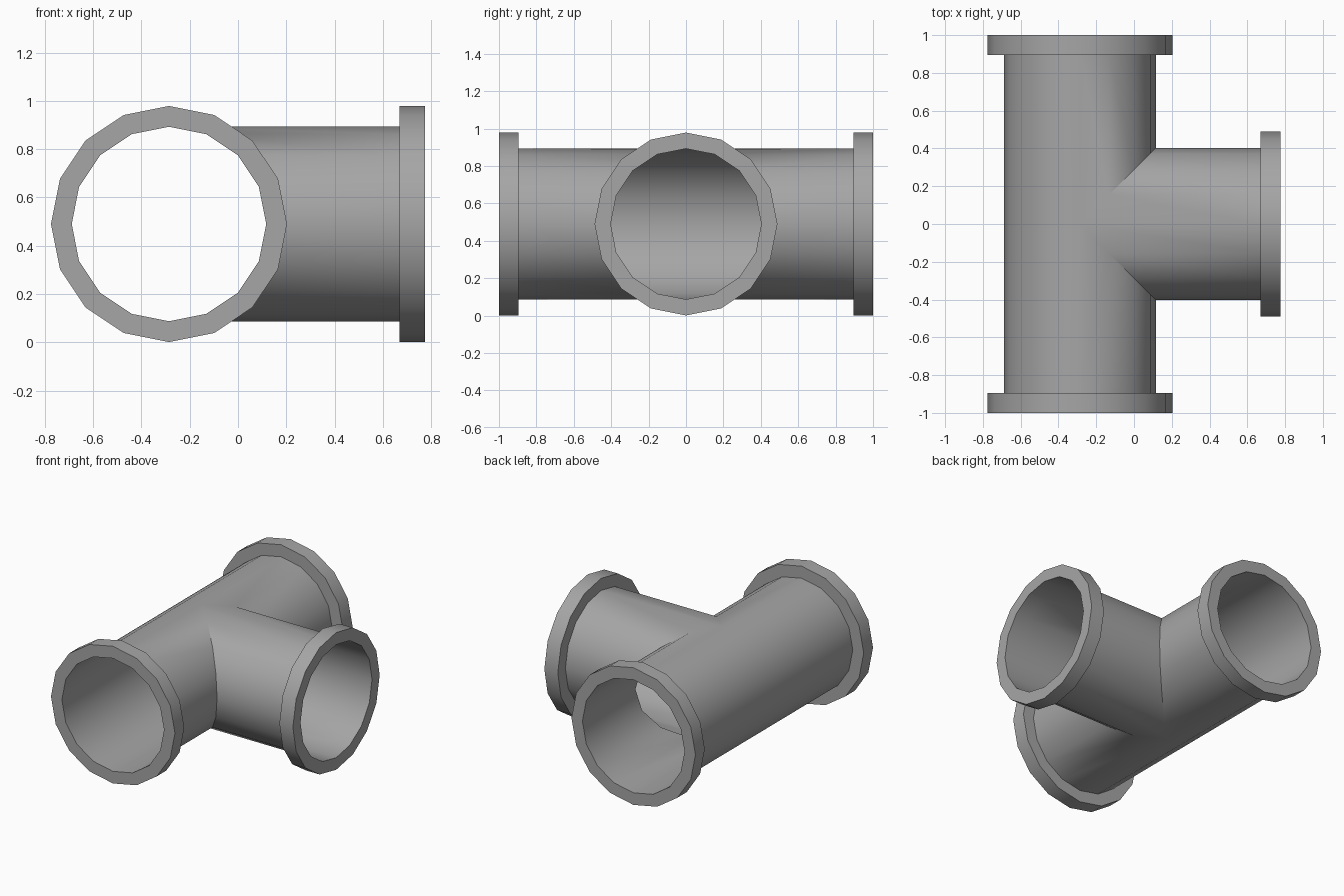
import bpy, bmesh
from math import cos, sin, tau, radians
from mathutils import Matrix, Vector

SIDES = 16
BORE, RIM = 0.403, 0.489          # pipe and flange radii
CENTRE = Vector((-0.286, 0, RIM + 0.001))
RUN_END, RUN_FLANGE = 1.0, 0.895
BRANCH_END, BRANCH_FLANGE = 1.061, 0.955

cube = bpy.data.objects.get("Cube")
if cube:
    bpy.data.objects.remove(cube, do_unlink=True)

grey = bpy.data.materials.new("pipe grey")
grey.use_nodes = True
colour = (0.38, 0.38, 0.38, 1)
grey.diffuse_color = colour
grey.node_tree.nodes["Principled BSDF"].inputs["Base Color"].default_value = colour


def finish(bm, name):
    bmesh.ops.remove_doubles(bm, verts=bm.verts, dist=1e-4)
    bmesh.ops.recalc_face_normals(bm, faces=bm.faces)
    mesh = bpy.data.meshes.new(name)
    bm.to_mesh(mesh)
    bm.free()
    mesh.materials.append(grey)
    obj = bpy.data.objects.new(name, mesh)
    obj.location = CENTRE
    bpy.context.collection.objects.link(obj)
    bpy.ops.object.select_all(action="DESELECT")
    obj.select_set(True)
    bpy.context.view_layer.objects.active = obj
    bpy.ops.object.shade_smooth_by_angle(angle=radians(30))
    return obj


def strip(bm, a, b, c, d):
    corners = []
    for p in (a, b, c, d):
        if all((p - q).length > 1e-4 for q in corners):
            corners.append(p)
    bm.faces.new([bm.verts.new(p) for p in corners])


def ring(radius):
    return [(radius * cos(tau * i / SIDES), radius * sin(tau * i / SIDES))
            for i in range(SIDES)]


# Tee body: thin-walled run and branch, joined along a mitred seam
bm = bmesh.new()
points = ring(BORE)
for (u0, z0), (u1, z1) in zip(points, points[1:] + points[:1]):
    for s in (-1, 1):
        strip(bm, Vector((u0, s * max(u0, 0), z0)), Vector((u1, s * max(u1, 0), z1)),
              Vector((u1, s * RUN_FLANGE, z1)), Vector((u0, s * RUN_FLANGE, z0)))
    strip(bm, Vector((abs(u0), u0, z0)), Vector((abs(u1), u1, z1)),
          Vector((BRANCH_FLANGE, u1, z1)), Vector((BRANCH_FLANGE, u0, z0)))
finish(bm, "tee_body")


# Flanges: square-section collars at each opening, built along +x and turned
def flange(name, start, end, turn):
    bm = bmesh.new()
    section = [(BORE, start), (RIM, start), (RIM, end), (BORE, end)]
    loops = [[Vector((x, u, z)) for u, z in ring(r)] for r, x in section]
    for k in range(4):
        near, far = loops[k], loops[(k + 1) % 4]
        for i in range(SIDES):
            j = (i + 1) % SIDES
            strip(bm, near[i], near[j], far[j], far[i])
    bmesh.ops.transform(bm, matrix=Matrix.Rotation(radians(turn), 4, "Z"), verts=bm.verts)
    finish(bm, name)


flange("front_flange", RUN_FLANGE, RUN_END, -90)
flange("back_flange", RUN_FLANGE, RUN_END, 90)
flange("branch_flange", BRANCH_FLANGE, BRANCH_END, 0)
